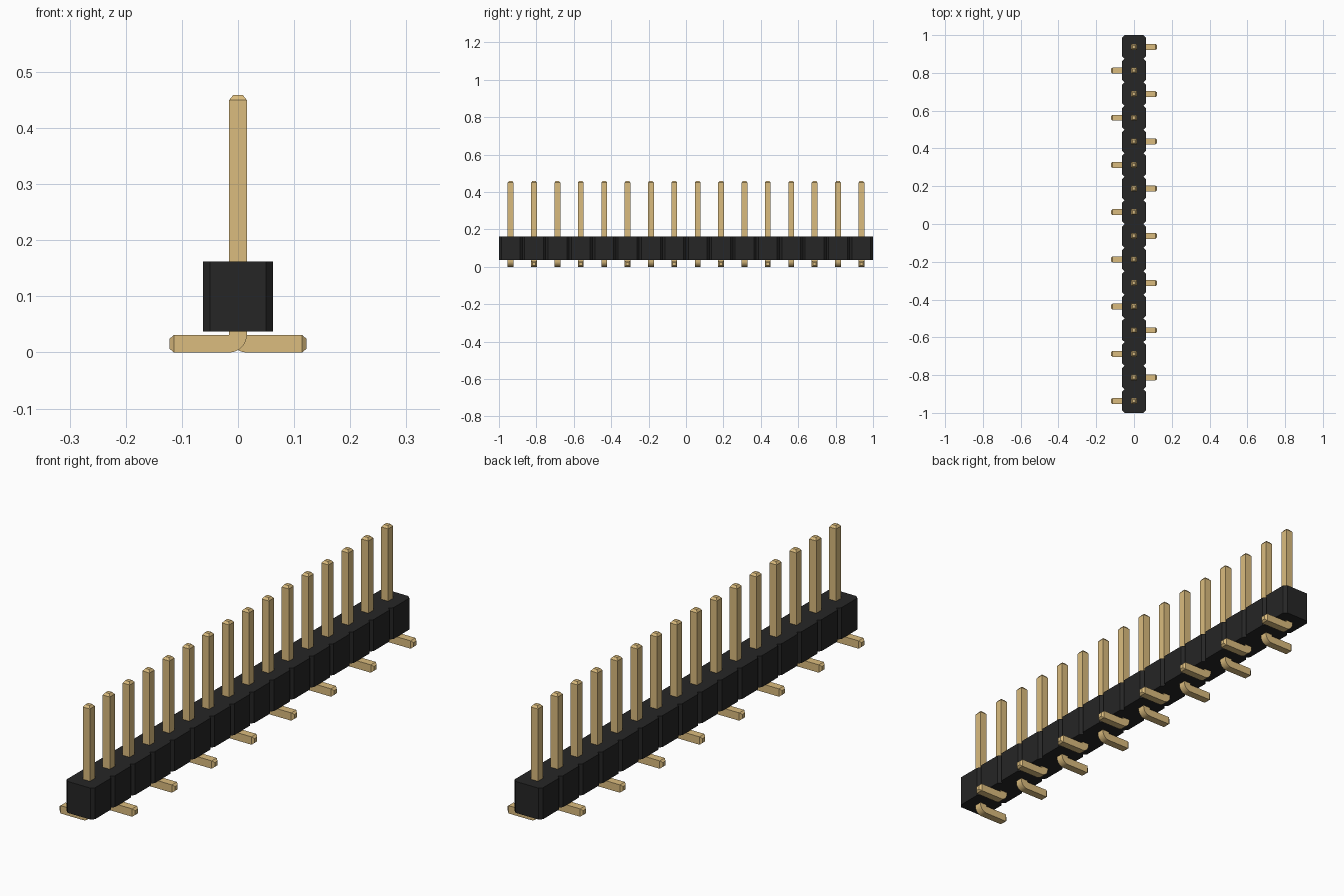
import bpy, bmesh, math

cube = bpy.data.objects.get("Cube")
if cube:
    bpy.data.objects.remove(cube)

COUNT, PITCH = 16, 0.125
HALF, CHAMFER = PITCH / 2, 0.0125
BASE, TOP = 0.0375, 0.1625
R = 0.0156            # half thickness of a pin
TIP = 0.0085          # half thickness at the tapered ends


def material(name, rgb):
    m = bpy.data.materials.new(name)
    m.use_nodes = True
    m.diffuse_color = (*rgb, 1)
    m.node_tree.nodes["Principled BSDF"].inputs["Base Color"].default_value = (*rgb, 1)
    return m


def make_object(name, bm, mat):
    bmesh.ops.recalc_face_normals(bm, faces=bm.faces)
    mesh = bpy.data.meshes.new(name)
    bm.to_mesh(mesh)
    bm.free()
    mesh.materials.append(mat)
    obj = bpy.data.objects.new(name, mesh)
    bpy.context.collection.objects.link(obj)
    return obj


black = material("black plastic", (0.019, 0.019, 0.019))
gold = material("gold metal", (0.708, 0.503, 0.209))

# Housing: a notched outline extruded upwards
ys = [i * PITCH - 1 for i in range(COUNT)]
side = []
for y in ys:
    side += [(HALF - CHAMFER, y), (HALF, y + CHAMFER),
             (HALF, y + PITCH - CHAMFER)]
side.append((HALF - CHAMFER, 1))
bm = bmesh.new()
rows = []
for x, y in side:
    rows.append([bm.verts.new((s * x, y, z))
                 for s, z in ((-1, BASE), (1, BASE), (1, TOP), (-1, TOP))])
for a, b in zip(rows, rows[1:]):
    for k in range(4):
        bm.faces.new((a[k], a[(k + 1) % 4], b[(k + 1) % 4], b[k]))
for end in (rows[0], rows[-1]):
    bm.faces.new(end)
make_object("housing", bm, black)

# Pin path: (inner x, inner z, outer x, outer z, half depth), foot towards +x
rings = [(TIP, 0.459, -TIP, 0.459, TIP), (R, 0.45, -R, 0.45, R)]
STEPS = 8
for i in range(STEPS + 1):
    a = math.pi / 2 * i / STEPS
    rings.append((R, 2 * R, R - 2 * R * math.cos(a), 2 * R - 2 * R * math.sin(a), R))
rings += [(0.114, 2 * R, 0.114, 0, R), (0.1225, R + TIP, 0.1225, R - TIP, TIP)]


def pin(name, y, side):
    bm = bmesh.new()
    loops = []
    for xi, zi, xo, zo, d in rings:
        loops.append([bm.verts.new((side * x, y + dy, z)) for x, z, dy in
                      ((xi, zi, -d), (xo, zo, -d), (xo, zo, d), (xi, zi, d))])
    for a, b in zip(loops, loops[1:]):
        for k in range(4):
            bm.faces.new((a[k], a[(k + 1) % 4], b[(k + 1) % 4], b[k]))
    for end in (loops[0], loops[-1]):
        bm.faces.new(end)
    bmesh.ops.remove_doubles(bm, verts=bm.verts, dist=0.0001)
    obj = make_object(name, bm, gold)
    bpy.context.view_layer.objects.active = obj
    obj.select_set(True)
    bpy.ops.object.shade_smooth_by_angle(angle=math.radians(20))
    obj.select_set(False)


# Pins with feet alternating from side to side
for i, y in enumerate(ys):
    pin(f"pin_{i + 1}", y + HALF, 1 if i % 2 else -1)
